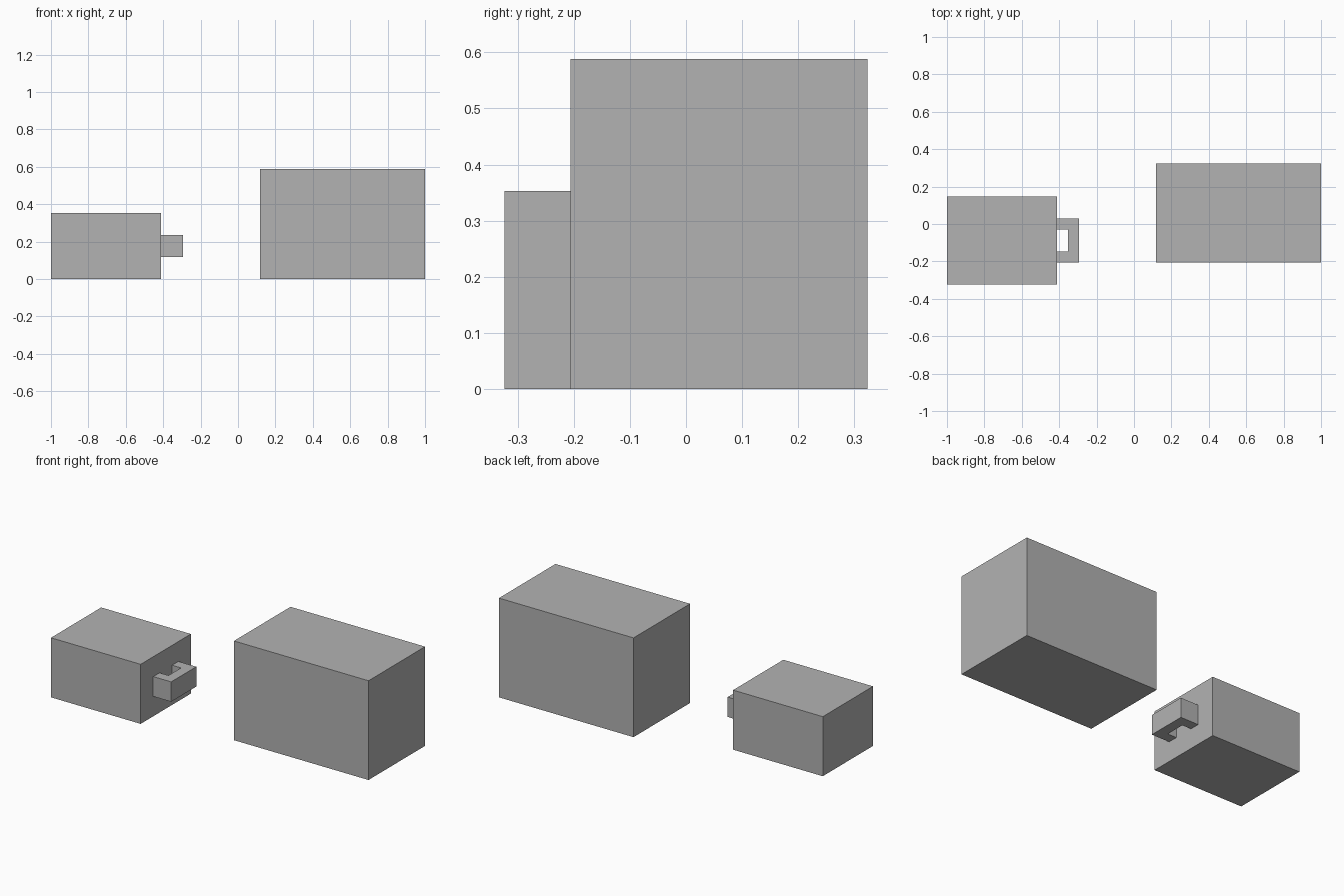
import bpy
import bmesh

if "Cube" in bpy.data.objects:
    bpy.data.objects.remove(bpy.data.objects["Cube"], do_unlink=True)

U = 2 / 34  # modelling grid step

grey = bpy.data.materials.new("plain_grey")
grey.use_nodes = True
colour = (0.448, 0.448, 0.448, 1)
grey.diffuse_color = colour
grey.node_tree.nodes["Principled BSDF"].inputs["Base Color"].default_value = colour


def prism(name, outline, bottom, top):
    """Extrude a counter-clockwise floor outline, in grid steps, up to a flat top."""
    bm = bmesh.new()
    base = bm.faces.new([bm.verts.new((x * U, y * U, bottom * U)) for x, y in outline])
    grown = bmesh.ops.extrude_face_region(bm, geom=[base], use_keep_orig=True)
    lifted = [v for v in grown["geom"] if isinstance(v, bmesh.types.BMVert)]
    bmesh.ops.translate(bm, verts=lifted, vec=(0, 0, (top - bottom) * U))
    bmesh.ops.recalc_face_normals(bm, faces=bm.faces[:])
    mesh = bpy.data.meshes.new(name)
    bm.to_mesh(mesh)
    bm.free()
    mesh.materials.append(grey)
    obj = bpy.data.objects.new(name, mesh)
    bpy.context.collection.objects.link(obj)
    return obj


def rectangle(x0, x1, y0, y1):
    return [(x0, y0), (x1, y0), (x1, y1), (x0, y1)]


# Two separate solid blocks
prism("large_block", rectangle(2, 17, -3.5, 5.5), 0, 10)
prism("small_block", rectangle(-17, -7, -5.5, 2.5), 0, 6)

# Square-cut loop handle on the side of the small block
prism("handle", [(-7, -3.5), (-5, -3.5), (-5, 0.5), (-7, 0.5),
                 (-7, -0.5), (-6, -0.5), (-6, -2.5), (-7, -2.5)], 2, 4)
